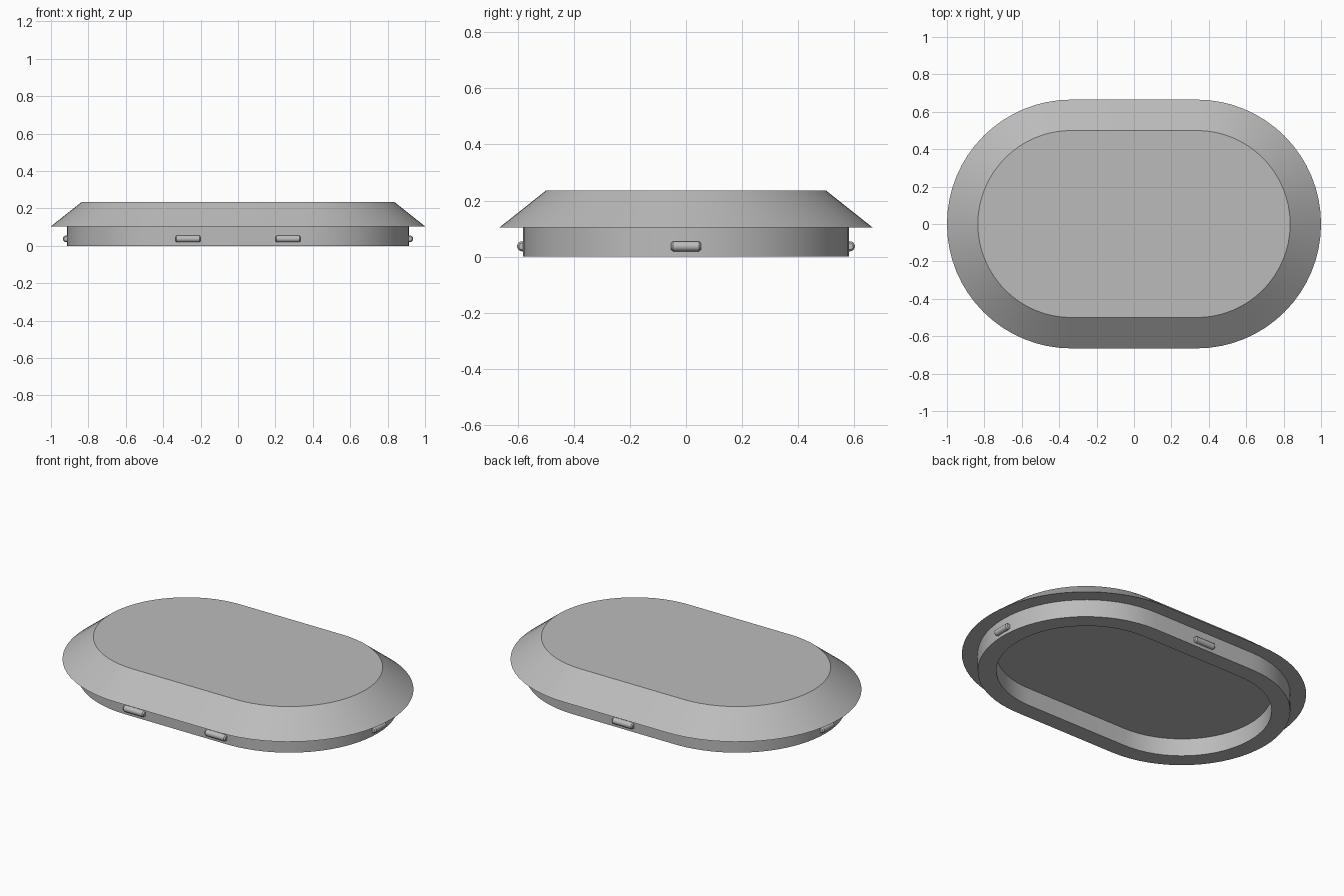
import bpy, bmesh, math
from mathutils import Matrix

if "Cube" in bpy.data.objects:
    bpy.data.objects.remove(bpy.data.objects["Cube"])

grey = bpy.data.materials.new("grey_plastic")
grey.diffuse_color = (0.5, 0.5, 0.5, 1)
grey.use_nodes = True
grey.node_tree.nodes["Principled BSDF"].inputs["Base Color"].default_value = grey.diffuse_color

STRAIGHT = 0.335   # half length of the straight sides
SEG = 32           # segments per rounded end
WALL_R = 0.58


def finish(bm, name):
    bmesh.ops.recalc_face_normals(bm, faces=bm.faces)
    me = bpy.data.meshes.new(name)
    bm.to_mesh(me)
    bm.free()
    me.materials.append(grey)
    ob = bpy.data.objects.new(name, me)
    bpy.context.collection.objects.link(ob)
    bpy.ops.object.select_all(action='DESELECT')
    ob.select_set(True)
    bpy.context.view_layer.objects.active = ob
    bpy.ops.object.shade_smooth_by_angle(angle=math.radians(30))
    return ob


def stadium(bm, r, z):
    """Ring of vertices with straight sides and rounded ends."""
    ring = []
    for cx, start in ((STRAIGHT, -math.pi / 2), (-STRAIGHT, math.pi / 2)):
        for i in range(SEG + 1):
            a = start + math.pi * i / SEG
            ring.append(bm.verts.new((cx + r * math.cos(a), r * math.sin(a), z)))
    return ring


# Lid: recess ceiling, recess wall, rim, outer wall, flange, sloped side, top
bm = bmesh.new()
profile = [(0.48, 0.104), (0.48, 0), (WALL_R, 0), (WALL_R, 0.104),
           (0.665, 0.104), (0.50, 0.235)]
rings = [stadium(bm, r, z) for r, z in profile]
for a, b in zip(rings, rings[1:]):
    for i in range(len(a)):
        j = (i + 1) % len(a)
        bm.faces.new((a[i], a[j], b[j], b[i]))
bm.faces.new(rings[0])
bm.faces.new(rings[-1])
finish(bm, "lid")


def clip(name, x, y, length, turn):
    """Rounded snap bump with tapered ends, lying along the wall."""
    bm = bmesh.new()
    h = length / 2
    sections = []
    for px, r in ((-h, 0.012), (-h + 0.007, 0.018), (h - 0.007, 0.018), (h, 0.012)):
        sec = [(0.006, r)]
        sec += [(-0.004 - r * math.sin(math.pi * i / 10), r * math.cos(math.pi * i / 10))
                for i in range(11)]
        sec.append((0.006, -r))
        sections.append([bm.verts.new((px, v, w)) for v, w in sec])
    for a, b in zip(sections, sections[1:]):
        for i in range(len(a)):
            j = (i + 1) % len(a)
            bm.faces.new((a[i], a[j], b[j], b[i]))
    bm.faces.new(sections[0])
    bm.faces.new(sections[-1])
    bm.transform(Matrix.Translation((x, y, 0.037)) @ Matrix.Rotation(turn, 4, 'Z'))
    finish(bm, name)


# Snap clips: two in front, one behind, one on each end
clip("front_clip_left", -0.267, -WALL_R, 0.135, 0)
clip("front_clip_right", 0.267, -WALL_R, 0.135, 0)
clip("back_clip", 0, WALL_R, 0.135, math.pi)
clip("right_clip", STRAIGHT + WALL_R, 0, 0.106, math.pi / 2)
clip("left_clip", -STRAIGHT - WALL_R, 0, 0.106, -math.pi / 2)
